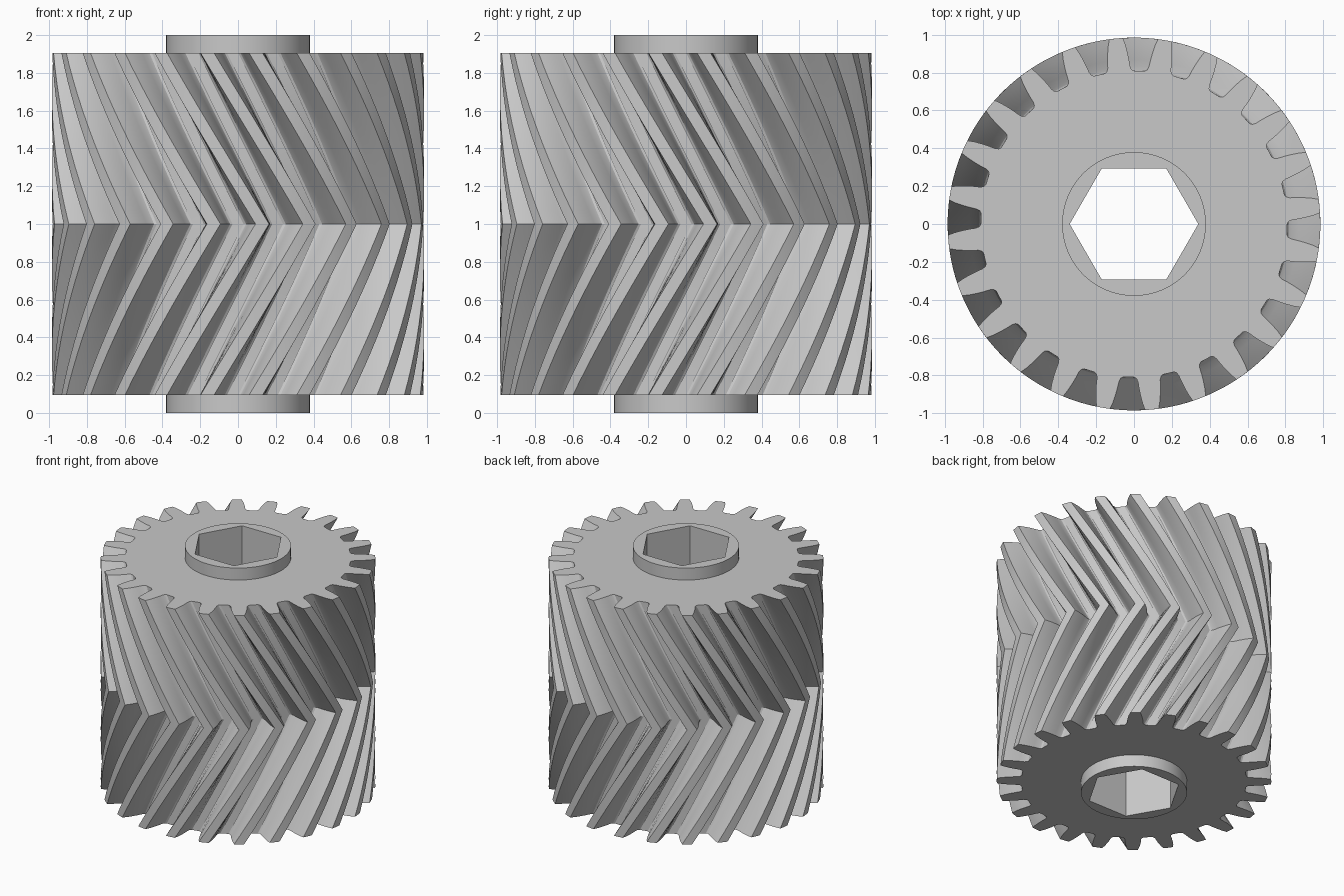
import bpy, bmesh
from math import sin, cos, radians, pi

TEETH = 24
PITCH = 360 / TEETH
TWIST = 32            # degrees turned between the middle and each end
GEAR_LOW, GEAR_HIGH = 0.095, 1.905
HEX_RADIUS = 0.34
HUB_RADIUS = 0.38

cube = bpy.data.objects.get("Cube")
if cube:
    bpy.data.objects.remove(cube, do_unlink=True)

grey = bpy.data.materials.new("plain_grey")
grey.use_nodes = True
grey.diffuse_color = (0.58, 0.58, 0.58, 1)
grey.node_tree.nodes["Principled BSDF"].inputs["Base Color"].default_value = grey.diffuse_color


def polar(radius, degrees):
    a = radians(degrees)
    return radius * cos(a), radius * sin(a)


def circle(radius, count):
    return [polar(radius, 360 * i / count) for i in range(count)]


def gear_outline(turn):
    """Closed outline: every gap runs from tip to root and back to the next tip."""
    flank = [(0.985, 5.4), (0.95, 4.75), (0.91, 4.2), (0.87, 3.75),
             (0.835, 3.45), (0.818, 2.95), (0.81, 2.1)]
    gap = [(r, -a) for r, a in flank] + [(r, a) for r, a in reversed(flank)]
    gap.append((0.985, PITCH / 2))
    return [polar(r, i * PITCH + a + turn) for i in range(TEETH) for r, a in gap]


def bored_solid(name, layers):
    """Loft outlines [(z, points)] into a solid with a hexagonal bore."""
    bm = bmesh.new()

    def ring(points, z):
        return [bm.verts.new((x, y, z)) for x, y in points]

    def bridge(lower, upper):
        n = len(lower)
        for i in range(n):
            j = (i + 1) % n
            bm.faces.new((lower[i], lower[j], upper[j], upper[i]))

    outer = [ring(points, z) for z, points in layers]
    for lower, upper in zip(outer, outer[1:]):
        bridge(lower, upper)
    hexagon = circle(HEX_RADIUS, 6)
    bore = [ring(hexagon, layers[k][0]) for k in (0, -1)]
    bridge(bore[1], bore[0])

    # End caps with the bore left open
    for k in (0, -1):
        edges = []
        for loop in (outer[k], bore[k]):
            for i, v in enumerate(loop):
                edges.append(bm.edges.get((v, loop[(i + 1) % len(loop)])))
        bmesh.ops.triangle_fill(bm, use_beauty=True, edges=edges)
    bmesh.ops.recalc_face_normals(bm, faces=bm.faces)

    mesh = bpy.data.meshes.new(name)
    bm.to_mesh(mesh)
    bm.free()
    mesh.materials.append(grey)
    obj = bpy.data.objects.new(name, mesh)
    bpy.context.collection.objects.link(obj)
    bpy.ops.object.select_all(action='DESELECT')
    obj.select_set(True)
    bpy.context.view_layer.objects.active = obj
    bpy.ops.object.shade_smooth_by_angle(angle=radians(28))
    return obj


# Herringbone gear body, mirrored about its middle height
STEPS = 24
body = []
for s in range(STEPS + 1):
    t = s / STEPS
    z = GEAR_LOW + (GEAR_HIGH - GEAR_LOW) * t
    body.append((z, gear_outline(-TWIST * abs(2 * t - 1))))
bored_solid("gear_body", body)

# Short round collars above and below
rim = circle(HUB_RADIUS, 64)
bored_solid("upper_collar", [(GEAR_HIGH, rim), (2, rim)])
bored_solid("lower_collar", [(0, rim), (GEAR_LOW, rim)])
